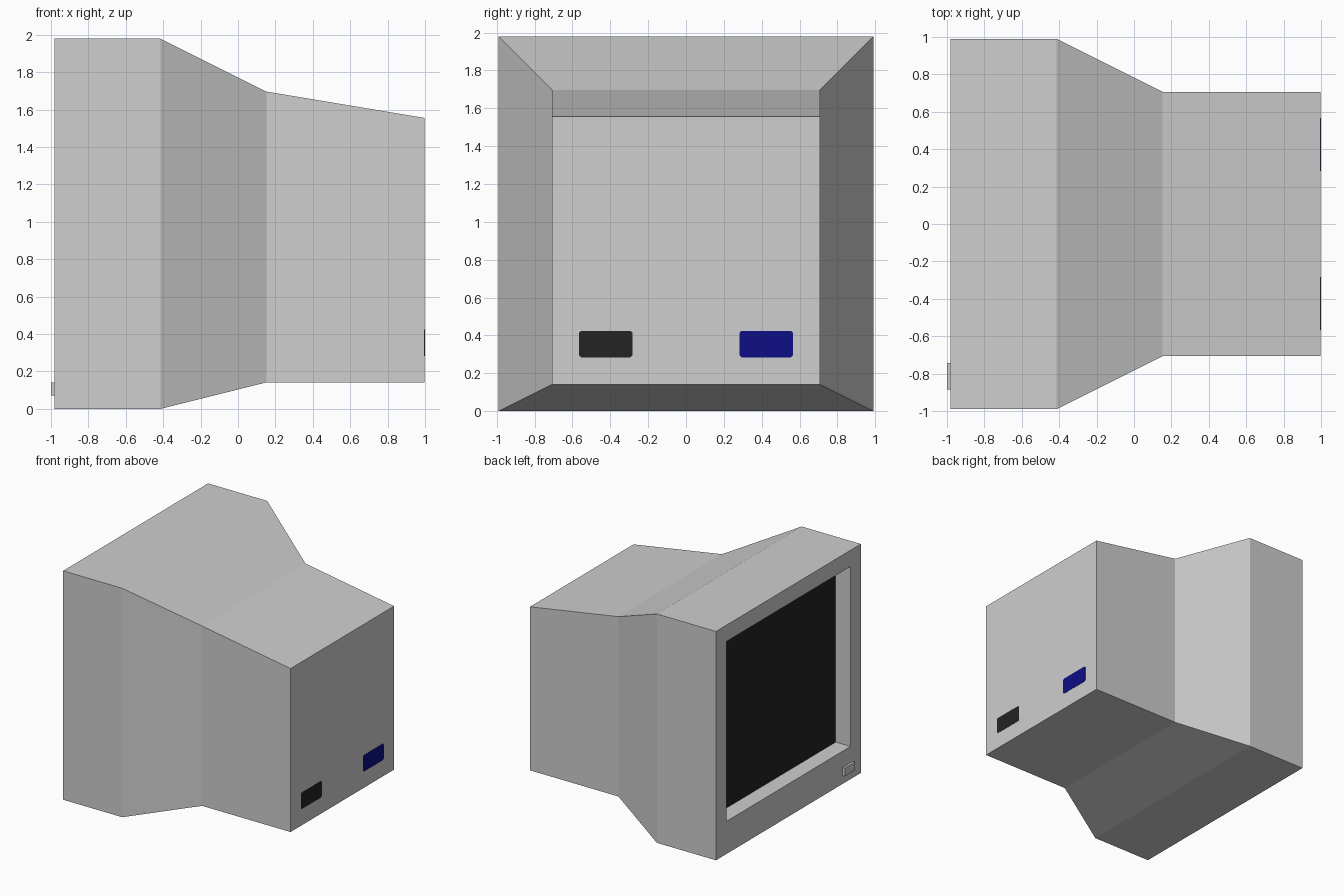
import bpy, bmesh

if "Cube" in bpy.data.objects:
    bpy.data.objects.remove(bpy.data.objects["Cube"])

U = 0.1414            # module: the model is 14 units wide and tall
FRONT = -0.98         # x of the bezel plane


def material(name, rgb):
    m = bpy.data.materials.new(name)
    m.diffuse_color = (*rgb, 1)
    m.use_nodes = True
    m.node_tree.nodes["Principled BSDF"].inputs["Base Color"].default_value = m.diffuse_color
    return m


GREY = material("light grey", (0.62, 0.62, 0.62))
BLACK = material("near black", (0.017, 0.017, 0.017))
BLUE = material("dark blue", (0.0044, 0.0044, 0.235))


def loft(name, rings, mats):
    """Join four-sided rings (x, half width, bottom, top) and cap both ends."""
    bm = bmesh.new()
    loops = [[bm.verts.new((x, y * U, z * U)) for y, z in
              ((-w, lo), (w, lo), (w, hi), (-w, hi))]
             for x, w, lo, hi in rings]
    first = bm.faces.new(loops[0])
    bm.faces.new(loops[-1])
    for a, b in zip(loops, loops[1:]):
        for i in range(4):
            j = (i + 1) % 4
            bm.faces.new((a[i], a[j], b[j], b[i]))
    first.material_index = len(mats) - 1
    bmesh.ops.recalc_face_normals(bm, faces=bm.faces)
    finish(name, bm, mats)


def plate(name, x0, x1, y0, y1, z0, z1, mat, cut=0.0):
    """Flat block facing along x, with optional clipped corners."""
    if cut:
        pts = [(y0 + cut, z0), (y1 - cut, z0), (y1, z0 + cut), (y1, z1 - cut),
               (y1 - cut, z1), (y0 + cut, z1), (y0, z1 - cut), (y0, z0 + cut)]
    else:
        pts = [(y0, z0), (y1, z0), (y1, z1), (y0, z1)]
    bm = bmesh.new()
    face = bm.faces.new([bm.verts.new((x0, y * U, z * U)) for y, z in pts])
    ext = bmesh.ops.extrude_face_region(bm, geom=[face], use_keep_orig=True)
    for v in ext["geom"]:
        if isinstance(v, bmesh.types.BMVert):
            v.co.x = x1
    bmesh.ops.recalc_face_normals(bm, faces=bm.faces)
    finish(name, bm, [mat])


def finish(name, bm, mats):
    me = bpy.data.meshes.new(name)
    bm.to_mesh(me)
    bm.free()
    for m in mats:
        me.materials.append(m)
    bpy.context.collection.objects.link(bpy.data.objects.new(name, me))


# Monitor case: recessed screen, bezel, deep rim, taper and rear housing
loft("monitor_case", [
    (FRONT + U, 6, 2, 13),        # screen panel
    (FRONT, 6, 2, 13),            # bezel opening
    (FRONT, 7, 0, 14),            # outer front edge
    (FRONT + 4 * U, 7, 0, 14),
    (FRONT + 8 * U, 5, 1, 12),
    (0.998, 5, 1, 11),            # back panel
], [GREY, BLACK])

# Power button on the bezel
plate("power_button", FRONT, -1.0, -6.25, -5.25, 0.5, 1.0, GREY)

# Rear sockets
plate("power_socket", 0.998, 1.0, -4, -2, 2, 3, BLACK, 0.08)
plate("video_socket", 0.998, 1.0, 2, 4, 2, 3, BLUE, 0.08)
